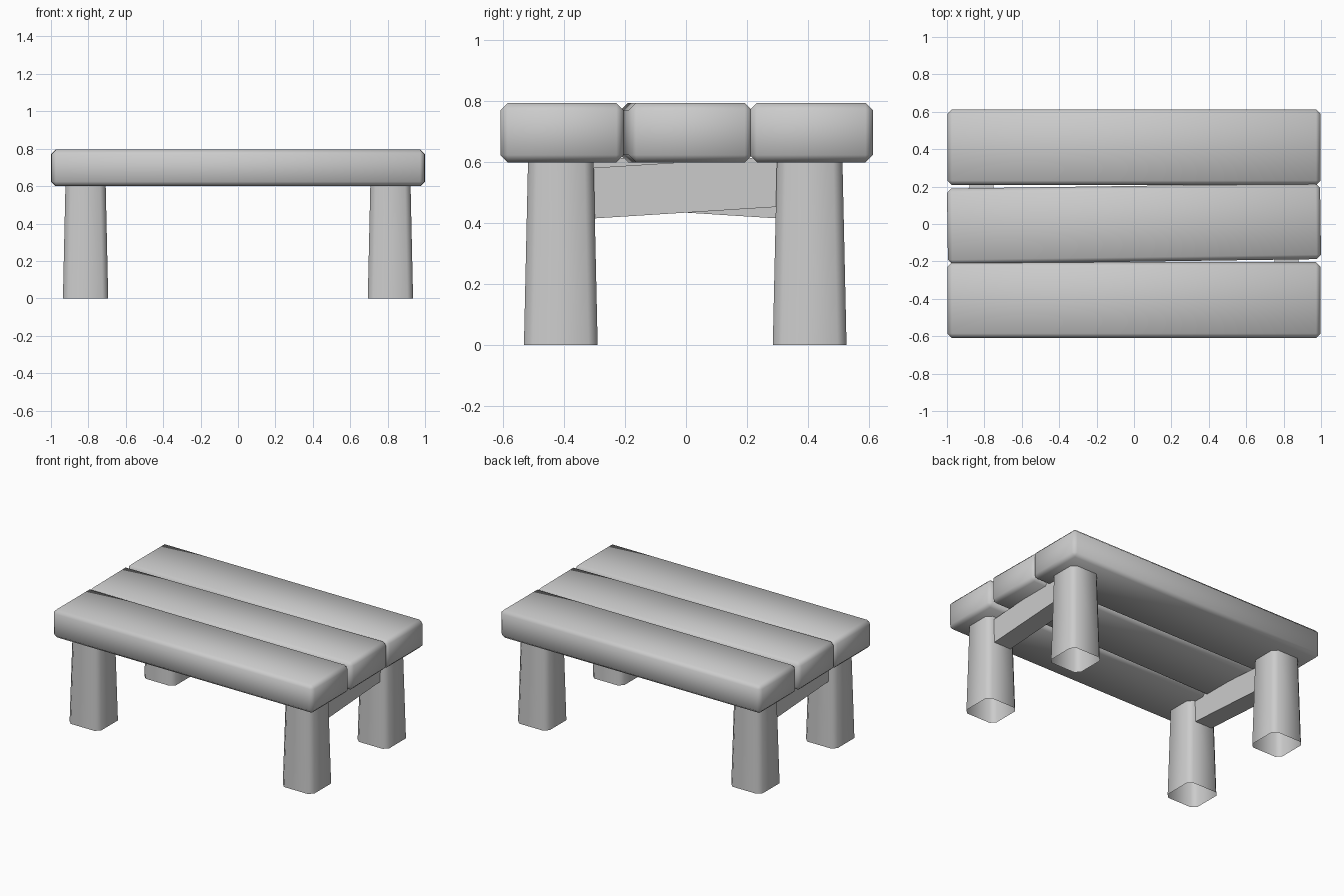
import bpy, bmesh
from math import radians
from mathutils import Matrix

if "Cube" in bpy.data.objects:
    bpy.data.objects.remove(bpy.data.objects["Cube"])


def add_object(name, bm, loc, rot=(0, 0, 0)):
    for f in bm.faces:
        f.smooth = True
    bmesh.ops.recalc_face_normals(bm, faces=bm.faces)
    mesh = bpy.data.meshes.new(name)
    bm.to_mesh(mesh)
    bm.free()
    ob = bpy.data.objects.new(name, mesh)
    ob.location = loc
    ob.rotation_euler = rot
    bpy.context.collection.objects.link(ob)
    return ob


def box(size):
    bm = bmesh.new()
    bmesh.ops.create_cube(bm, size=1, matrix=Matrix.Diagonal((*size, 1)))
    return bm


def bevel(bm, edges, width):
    bmesh.ops.bevel(bm, geom=edges, offset=width, offset_type='OFFSET',
                    segments=1, profile=0.5, affect='EDGES')


# Table top: three chamfered planks, the middle one slightly askew
def plank(name, y, turn=0):
    bm = box((1.995, 0.405, 0.195))
    bevel(bm, bm.edges[:], 0.024)
    add_object(name, bm, (0, y, 0.6975), (0, 0, radians(turn)))


plank("front_plank", -0.407)
plank("middle_plank", 0.001, 0.8)
plank("back_plank", 0.411)


# Legs: tapered posts with chamfered uprights and open ends
def leg(name, x, y):
    bm = box((0.242, 0.242, 0.6))
    for v in bm.verts:
        if v.co.z > 0:
            v.co.x *= 0.89
            v.co.y *= 0.89
    ends = [f for f in bm.faces if abs(f.normal.z) > 0.9]
    bmesh.ops.delete(bm, geom=ends, context='FACES_ONLY')
    uprights = [e for e in bm.edges
                if abs(e.verts[0].co.z - e.verts[1].co.z) > 0.3]
    bevel(bm, uprights, 0.03)
    add_object(name, bm, (x, y, 0.3))


# Braces: tilted in opposite directions on the two ends
for side, sx in (("left", -1), ("right", 1)):
    leg(f"front_{side}_leg", sx * 0.815, -0.411)
    leg(f"back_{side}_leg", sx * 0.815, 0.406)
    add_object(f"{side}_brace", box((0.13, 0.64, 0.166)),
               (sx * 0.815, 0, 0.518), (radians(sx * 3.6), 0, 0))
    bpy.data.objects[f"{side}_brace"].data.shade_flat()
